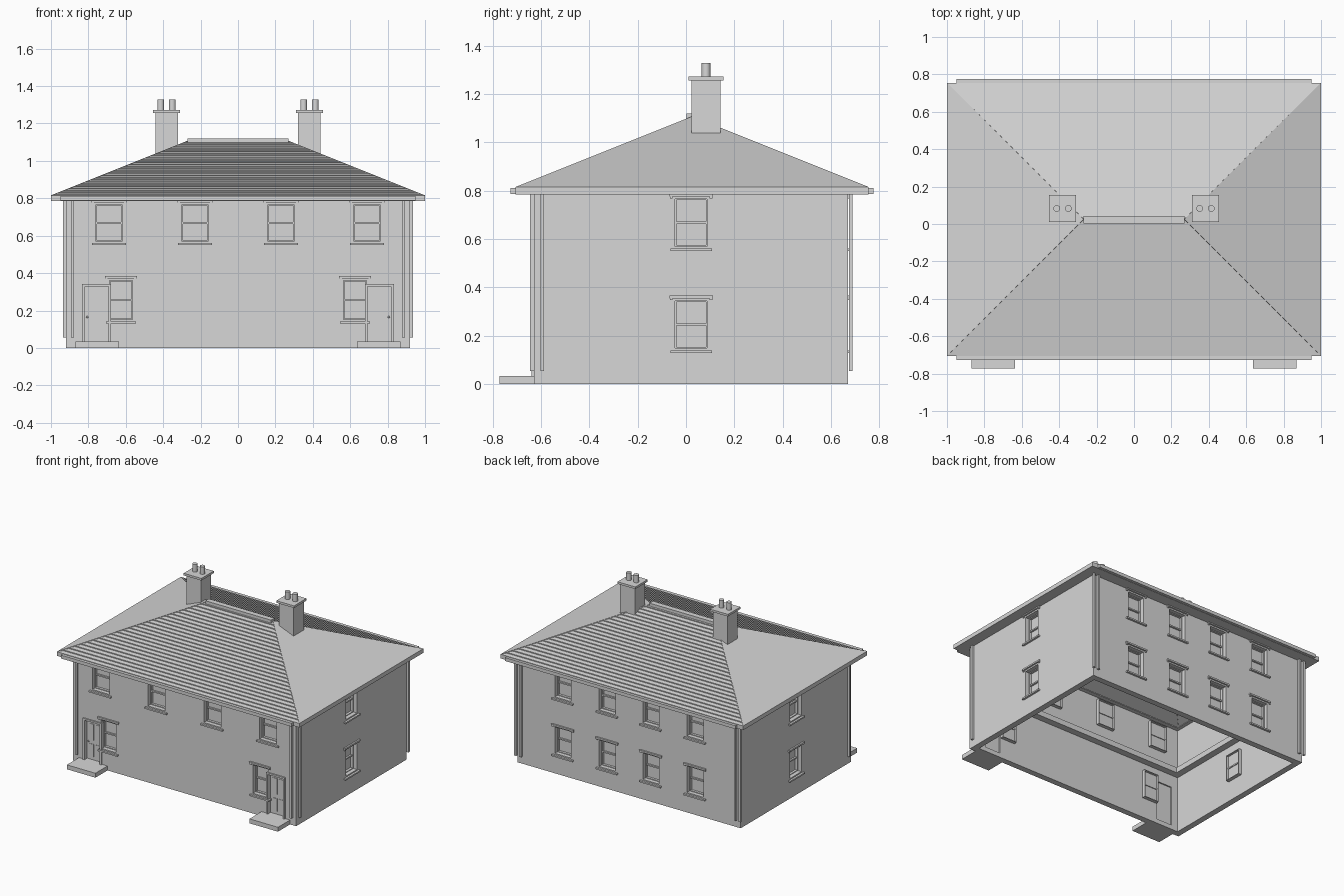
import bpy, bmesh, math
from mathutils import Matrix

cube = bpy.data.objects.get("Cube")
if cube:
    bpy.data.objects.remove(cube, do_unlink=True)

grey = bpy.data.materials.new("plain_grey")
grey.use_nodes = True
GREY = (0.68, 0.68, 0.68, 1)
grey.diffuse_color = GREY
grey.node_tree.nodes["Principled BSDF"].inputs["Base Color"].default_value = GREY

WX, YF, YB, EAVE = 0.92, -0.63, 0.67, 0.785
THICK = 0.045
RX, RYF, RYB, FASCIA, RIDGE = 1.0, -0.705, 0.755, 0.816, 1.108
RIDGE_X, RIDGE_Y = 0.27, 0.025


def box(bm, x0, x1, y0, y1, z0, z1):
    m = Matrix.Translation(((x0 + x1) / 2, (y0 + y1) / 2, (z0 + z1) / 2))
    m = m @ Matrix.Diagonal((abs(x1 - x0), abs(y1 - y0), abs(z1 - z0), 1))
    bmesh.ops.create_cube(bm, size=1, matrix=m)


def ring(bm, x, y0, y1, d, z0, z1):
    """Rectangular ring: outer edge at x, y0 and y1, with width d."""
    for a, b, c, e in ((-x, x, y0, y0 + d), (-x, x, y1 - d, y1),
                       (-x, -x + d, y0 + d, y1 - d), (x - d, x, y0 + d, y1 - d)):
        box(bm, a, b, c, e, z0, z1)


def finish(name, bm, smooth=False):
    mesh = bpy.data.meshes.new(name)
    bmesh.ops.recalc_face_normals(bm, faces=bm.faces)
    bm.to_mesh(mesh)
    bm.free()
    mesh.materials.append(grey)
    ob = bpy.data.objects.new(name, mesh)
    bpy.context.scene.collection.objects.link(ob)
    if smooth:
        bpy.ops.object.select_all(action='DESELECT')
        ob.select_set(True)
        bpy.context.view_layer.objects.active = ob
        bpy.ops.object.shade_smooth_by_angle(angle=math.radians(35))
    return ob


def wall_box(bm, side, u0, u1, d0, d1, z0, z1):
    """Box on a wall: u runs along it, d is the distance outward from its face."""
    if side == "front":
        box(bm, u0, u1, YF - d1, YF - d0, z0, z1)
    elif side == "back":
        box(bm, u0, u1, YB + d0, YB + d1, z0, z1)
    else:
        s = 1 if side == "left" else -1
        box(bm, s * (WX + d0), s * (WX + d1), u0, u1, z0, z1)


def wall_frame(bm, side, u, w, t, d0, d1, z0, z1):
    """Four bars lining an opening on its inside."""
    for a, b in ((u - w, u - w + t), (u + w - t, u + w)):
        wall_box(bm, side, a, b, d0, d1, z0, z1)
    for a, b in ((z0, z0 + t), (z1 - t, z1)):
        wall_box(bm, side, u - w + t, u + w - t, d0, d1, a, b)


# Window layout: side, centre, half width, bottom, top
windows = [("front", x, 0.07, 0.57, 0.766) for x in (-0.69, -0.23, 0.23, 0.69)]
windows += [("front", x, 0.061, 0.151, 0.361) for x in (-0.626, 0.626)]
for z0, z1 in ((0.57, 0.766), (0.149, 0.344)):
    windows += [("back", x, 0.067, z0, z1) for x in (-0.545, -0.18, 0.18, 0.545)]
    windows += [(s, 0.021, 0.066, z0, z1) for s in ("left", "right")]
doors = (-0.756, 0.756)
DOOR_W, DOOR_Z0, DOOR_Z1 = 0.064, 0.033, 0.328

# Walls: outer block, hollowed, with openings cut
bm = bmesh.new()
box(bm, -WX, WX, YF, YB, 0, EAVE + 0.005)
walls = finish("walls", bm)
hollow = bmesh.new()
box(hollow, -WX + THICK, WX - THICK, YF + THICK, YB - THICK, -0.1, 1)
openings = bmesh.new()
for side, u, w, z0, z1 in windows:
    wall_box(openings, side, u - w, u + w, -0.08, 0.05, z0, z1)
for x in doors:
    wall_box(openings, "front", x - DOOR_W, x + DOOR_W, -0.08, 0.05, DOOR_Z0, DOOR_Z1)
cutters = [finish("hollow_cutter", hollow), finish("opening_cutter", openings)]
for c in cutters:
    c.hide_render = True
    mod = walls.modifiers.new("cut", 'BOOLEAN')
    mod.operation, mod.solver, mod.object = 'DIFFERENCE', 'EXACT', c
bpy.context.view_layer.update()
cut_mesh = bpy.data.meshes.new_from_object(
    walls.evaluated_get(bpy.context.evaluated_depsgraph_get()))
walls.modifiers.clear()
walls.data = cut_mesh
for c in cutters:
    bpy.data.objects.remove(c, do_unlink=True)

# Inner floor ledge
bm = bmesh.new()
ring(bm, WX - THICK, YF + THICK, YB - THICK, 0.05, 0.42, 0.46)
finish("floor_ledge", bm)

# Sash windows with deep reveals, sills and lintels
frames, panes, trims = bmesh.new(), bmesh.new(), bmesh.new()
for side, u, w, z0, z1 in windows:
    mid = (z0 + z1) / 2
    wall_box(panes, side, u - w, u + w, -0.054, -0.048, z0, z1)
    wall_frame(frames, side, u, w, 0.005, -0.07, -0.03, z0, z1)
    wall_box(frames, side, u - w, u + w, -0.06, -0.035, mid - 0.005, mid + 0.005)
    wall_box(trims, side, u - w - 0.02, u + w + 0.02, -0.015, 0.015, z0 - 0.02, z0 - 0.009)
    lz = z1 + 0.011
    wall_box(trims, side, u - w - 0.024, u + w + 0.024, -0.01, 0.012, lz, min(lz + 0.012, EAVE))
    for s in (-1, 1):
        c = u + s * (w + 0.016)
        wall_box(trims, side, c - 0.006, c + 0.006, -0.01, 0.008, lz - 0.008, lz)
finish("window_frames", frames)
finish("window_panes", panes)
finish("sills_and_lintels", trims)

# Doors, surrounds and steps
leaf, surround, steps, knobs = (bmesh.new() for _ in range(4))
for x in doors:
    s = 1 if x > 0 else -1
    wall_box(leaf, "front", x - DOOR_W, x + DOOR_W, -0.035, -0.025, DOOR_Z0, DOOR_Z1)
    for px in (-0.028, 0.028):
        for za, zb in ((0.055, 0.15), (0.18, 0.3)):
            wall_box(leaf, "front", x + px - 0.02, x + px + 0.02, -0.026, -0.022, za, zb)
    for e in (-1, 1):
        c = x + e * (DOOR_W + 0.006)
        wall_box(surround, "front", c - 0.007, c + 0.007, -0.02, 0.01, DOOR_Z0, DOOR_Z1)
    wall_box(surround, "front", x - DOOR_W - 0.013, x + DOOR_W + 0.013, -0.02, 0.01,
             DOOR_Z1, DOOR_Z1 + 0.013)
    box(steps, s * 0.635, s * 0.87, -0.772, YF, 0, DOOR_Z0)
    bmesh.ops.create_uvsphere(knobs, u_segments=10, v_segments=6, radius=0.006,
                              matrix=Matrix.Translation((x + s * 0.05, YF + 0.02, 0.165)))
finish("doors", leaf)
finish("door_surrounds", surround)
finish("door_steps", steps)
finish("door_knobs", knobs, True)

# Hipped roof ends and fascia, as an open shell
bm = bmesh.new()
for x in (-RX, RX):
    for y in (RYF, RYB):
        for z in (EAVE, FASCIA):
            bm.verts.new((x, y, z))
    bm.verts.new((math.copysign(RIDGE_X, x), RIDGE_Y, RIDGE))
bmesh.ops.convex_hull(bm, input=bm.verts)
bmesh.ops.recalc_face_normals(bm, faces=bm.faces)
bm.normal_update()
open_faces = [f for f in bm.faces
              if f.normal.z < -0.9 or (f.normal.z > 0.5 and abs(f.normal.y) > 0.2)]
bmesh.ops.delete(bm, geom=open_faces, context='FACES')
roof = finish("roof_hips_and_fascia", bm)
shell = roof.modifiers.new("thickness", 'SOLIDIFY')
shell.thickness, shell.offset = 0.012, -1

# Soffit under the eaves, leaving the attic open
bm = bmesh.new()
ring(bm, RX - 0.002, RYF + 0.002, RYB - 0.002, 0.15, EAVE, EAVE + 0.008)
finish("soffit", bm)

# Overlapping tile courses on the front and back slopes
bm = bmesh.new()
COURSES, LIFT, DEEP = 25, 0.007, 0.016
for y_eave in (RYF, RYB):
    def edge(t, drop):
        x = RX + (RIDGE_X - RX) * t
        y = y_eave + (RIDGE_Y - y_eave) * t
        z = FASCIA + (RIDGE - FASCIA) * t - drop
        return bm.verts.new((-x, y, z)), bm.verts.new((x, y, z))
    for k in range(COURSES):
        t0, t1 = k / COURSES, (k + 1) / COURSES
        loops = [edge(t0, 0), edge(t1, LIFT), edge(t1, DEEP), edge(t0, DEEP)]
        for p, q in zip(loops, loops[1:] + loops[:1]):
            bm.faces.new((p[0], p[1], q[1], q[0]))
        for end in (0, 1):
            bm.faces.new([p[end] for p in loops])
finish("tile_courses", bm)

# Ridge cap
bm = bmesh.new()
box(bm, -RIDGE_X, RIDGE_X, 0.003, 0.043, RIDGE - 0.02, 1.12)
finish("ridge_cap", bm)

# Gutters and drainpipes
bm = bmesh.new()
box(bm, -0.95, 0.95, RYF - 0.022, RYF, EAVE + 0.002, 0.812)
box(bm, -0.95, 0.95, RYB, RYB + 0.02, EAVE + 0.002, 0.812)
finish("gutters", bm)
bm = bmesh.new()
P = 0.008
for s in (-1, 1):
    for px, y in ((0.885, YF - P), (0.927, -0.595), (0.885, YB + 0.012), (0.925, YB + 0.012)):
        box(bm, s * px - P, s * px + P, y - P, y + P, 0.055, EAVE)
finish("drainpipes", bm)

# Chimneys with caps and pots
stacks, caps, pots = bmesh.new(), bmesh.new(), bmesh.new()
for s in (-1, 1):
    cx, cy = s * 0.382, 0.083
    box(stacks, cx - 0.06, cx + 0.06, cy - 0.06, cy + 0.06, 1.0, 1.262)
    box(caps, cx - 0.073, cx + 0.073, cy - 0.073, cy + 0.073, 1.257, 1.273)
    for px in (-0.031, 0.031):
        bmesh.ops.create_cone(pots, cap_ends=True, segments=24, radius1=0.018, radius2=0.018,
                              depth=0.06, matrix=Matrix.Translation((cx + px, cy, 1.298)))
finish("chimney_stacks", stacks)
finish("chimney_caps", caps)
finish("chimney_pots", pots, True)
